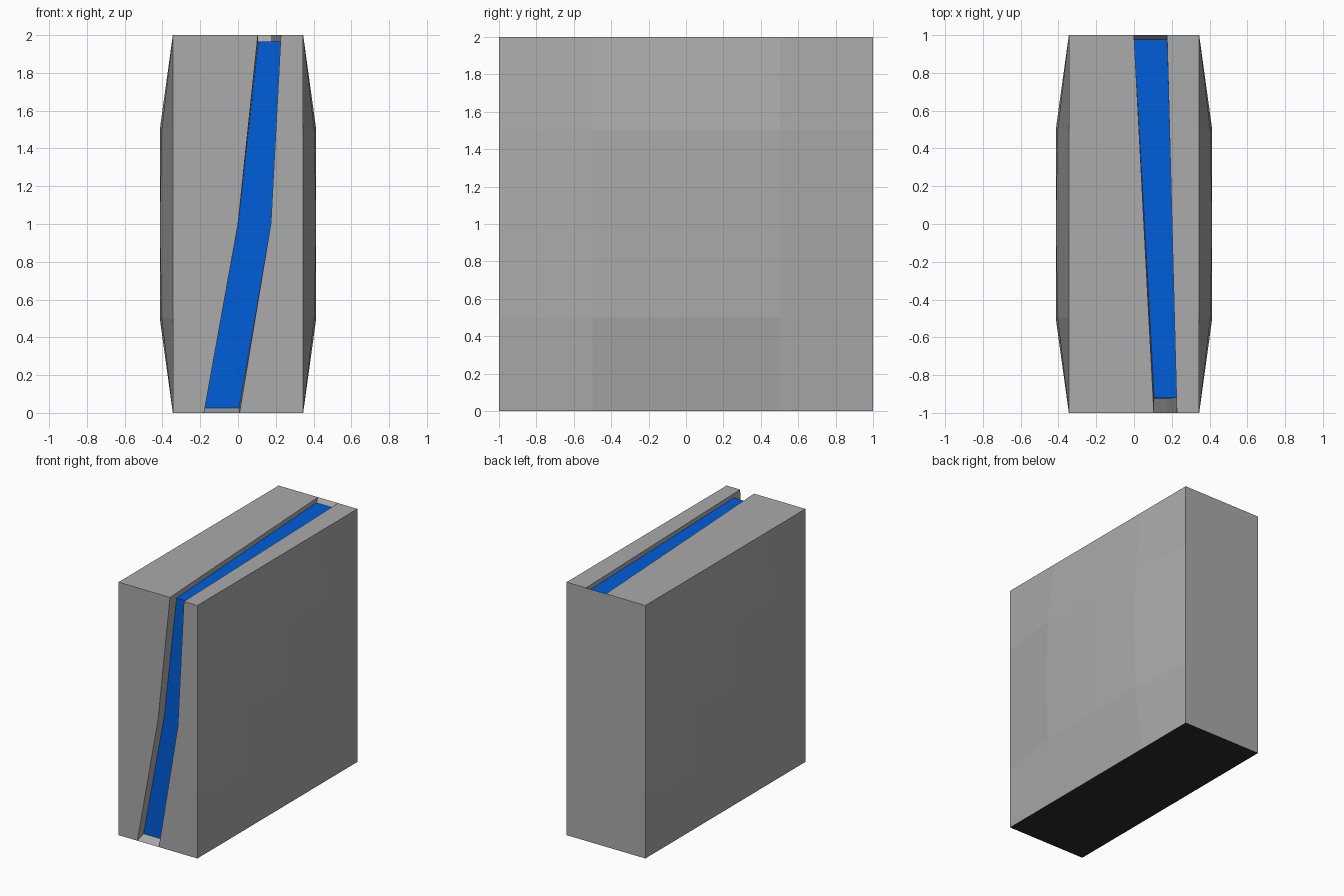
import bpy, bmesh

if "Cube" in bpy.data.objects:
    bpy.data.objects.remove(bpy.data.objects["Cube"])


def material(name, rgb):
    m = bpy.data.materials.new(name)
    m.diffuse_color = (*rgb, 1)
    m.use_nodes = True
    m.node_tree.nodes["Principled BSDF"].inputs["Base Color"].default_value = m.diffuse_color
    return m


stone = material("grey stone", (0.405, 0.405, 0.405))
blue = material("vivid blue", (0.0, 0.11, 0.69))
black = material("black underside", (0.025, 0.025, 0.025))

bm = bmesh.new()
N = 4


def side_x(i, j):
    # flat rim, bulging middle
    if i in (0, N) or j in (0, N):
        return 0.345
    return 0.404 if i != 2 and j != 2 else 0.414


# bulging left and right sides
sides = {}
for s in (-1, 1):
    g = [[bm.verts.new((s * side_x(i, j), -1 + 0.5 * i, 0.5 * j))
          for j in range(N + 1)] for i in range(N + 1)]
    sides[s] = g
    for i in range(N):
        for j in range(N):
            q = [g[i][j], g[i + 1][j], g[i + 1][j + 1], g[i][j + 1]]
            bm.faces.new(q if s > 0 else q[::-1])

# crack lips: up the front, then back along the top (left x, right x, y, z)
path = [(-0.18, 0.008, -1, 0), (0, 0.174, -1, 1),
        (0.105, 0.227, -1, 2), (0, 0.175, 1, 2)]
# crack floor, set in behind the lips
floor = [(-0.178, 0.006, -0.925, 0.027), (0.002, 0.174, -0.925, 1),
         (0.107, 0.226, -0.92, 1.965), (0.001, 0.175, 0.977, 1.965)]
L = [bm.verts.new((a, y, z)) for a, b, y, z in path]
R = [bm.verts.new((b, y, z)) for a, b, y, z in path]
FL = [bm.verts.new((a, y, z)) for a, b, y, z in floor]
FR = [bm.verts.new((b, y, z)) for a, b, y, z in floor]

# front and top faces either side of the crack
gl, gr = sides[-1], sides[1]
bm.faces.new([gl[0][0], L[0], L[1], L[2]] + [gl[0][j] for j in range(N, 0, -1)])
bm.faces.new([R[0]] + [gr[0][j] for j in range(N + 1)] + [R[2], R[1]])
bm.faces.new([gl[0][N], L[2], L[3]] + [gl[i][N] for i in range(N, 0, -1)])
bm.faces.new([R[2]] + [gr[i][N] for i in range(N + 1)] + [R[3]])

# back and black bottom
bm.faces.new([gr[N][j] for j in range(N + 1)] + [R[3], L[3]]
             + [gl[N][j] for j in range(N, -1, -1)])
bm.faces.new([gl[i][0] for i in range(N + 1)]
             + [gr[i][0] for i in range(N, -1, -1)] + [R[0], L[0]]).material_index = 2

# crack walls, blue floor and sloped ends
for k in range(3):
    bm.faces.new([L[k], FL[k], FL[k + 1], L[k + 1]])
    bm.faces.new([FR[k], R[k], R[k + 1], FR[k + 1]])
    bm.faces.new([FL[k], FR[k], FR[k + 1], FL[k + 1]]).material_index = 1
bm.faces.new([L[0], R[0], FR[0], FL[0]])
bm.faces.new([FL[3], FR[3], R[3], L[3]])

bmesh.ops.recalc_face_normals(bm, faces=bm.faces)
me = bpy.data.meshes.new("cracked_block")
bm.to_mesh(me)
bm.free()
for m in (stone, blue, black):
    me.materials.append(m)
ob = bpy.data.objects.new("cracked_block", me)
bpy.context.collection.objects.link(ob)
